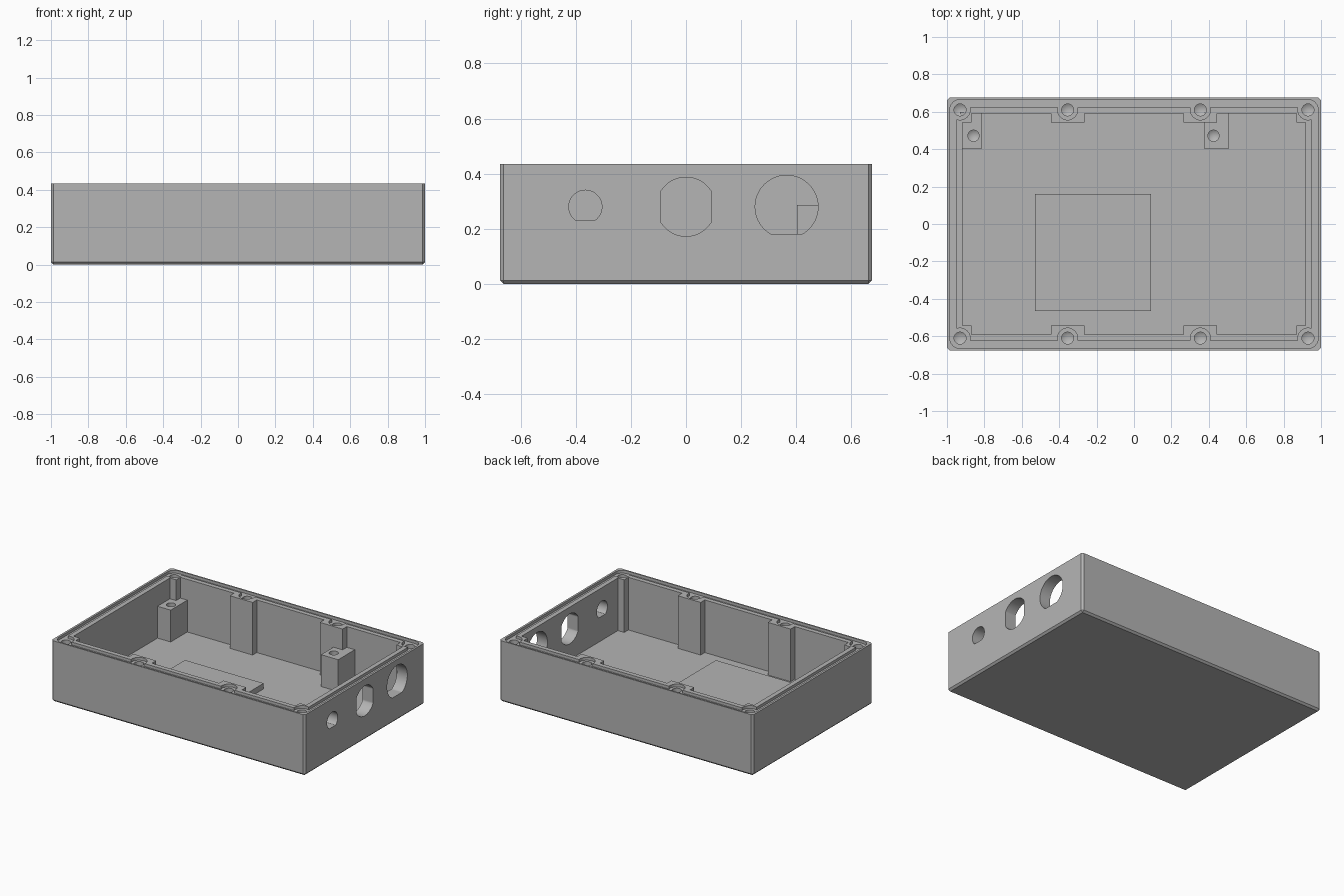
import bpy, bmesh, math

if "Cube" in bpy.data.objects:
    bpy.data.objects.remove(bpy.data.objects["Cube"])

gray = bpy.data.materials.new("enclosure gray")
gray.diffuse_color = (0.46, 0.46, 0.46, 1)
gray.use_nodes = True
gray.node_tree.nodes["Principled BSDF"].inputs["Base Color"].default_value = gray.diffuse_color


def finish(name, bm):
    bmesh.ops.recalc_face_normals(bm, faces=bm.faces)
    me = bpy.data.meshes.new(name)
    bm.to_mesh(me)
    bm.free()
    me.materials.append(gray)
    ob = bpy.data.objects.new(name, me)
    bpy.context.collection.objects.link(ob)
    return ob


def prism(name, pts, offset):
    """Extrude a closed 3D outline by an offset vector."""
    bm = bmesh.new()
    face = bm.faces.new([bm.verts.new(p) for p in pts])
    new = bmesh.ops.extrude_face_region(bm, geom=[face])["geom"]
    bmesh.ops.translate(bm, vec=offset, verts=[v for v in new if isinstance(v, bmesh.types.BMVert)])
    return finish(name, bm)


def box(name, x0, x1, y0, y1, z0, z1):
    return prism(name, [(x0, y0, z0), (x1, y0, z0), (x1, y1, z0), (x0, y1, z0)], (0, 0, z1 - z0))


def bevel(ob, width, segments, pick):
    bm = bmesh.new()
    bm.from_mesh(ob.data)
    bmesh.ops.bevel(bm, geom=[e for e in bm.edges if pick(e)], offset=width,
                    segments=segments, profile=0.5, affect='EDGES')
    bm.to_mesh(ob.data)
    bm.free()


def boolean(ob, tool, op='DIFFERENCE'):
    m = ob.modifiers.new("cut", 'BOOLEAN')
    m.operation, m.solver, m.object = op, 'EXACT', tool
    me = bpy.data.meshes.new_from_object(ob.evaluated_get(bpy.context.evaluated_depsgraph_get()))
    ob.modifiers.clear()
    ob.data = me
    bpy.data.objects.remove(tool)


def disc(x, y, r, z0, z1):
    ring = [(x + r * math.cos(i * math.pi / 16), y + r * math.sin(i * math.pi / 16), z0) for i in range(32)]
    return prism("disc_cutter", ring, (0, 0, z1 - z0))


def drill(x, y, r, top, depth):
    """Blind hole cutter with a conical tip, made by revolving a profile."""
    bm = bmesh.new()
    zs = top - depth
    tip = bm.verts.new((x, y, zs - 0.02))
    rings = [[bm.verts.new((x + r * math.cos(i * math.pi / 12), y + r * math.sin(i * math.pi / 12), z))
              for i in range(24)] for z in (zs, top + 0.1)]
    for i in range(24):
        j = (i + 1) % 24
        bm.faces.new((rings[0][i], rings[0][j], rings[1][j], rings[1][i]))
        bm.faces.new((rings[0][j], rings[0][i], tip))
    bm.faces.new(rings[1])
    return finish("drill_cutter", bm)


def vertical(e):
    return abs(e.verts[0].co.z - e.verts[1].co.z) > 0.01


H, FLOOR = 0.435, 0.06
screws = [(x, y) for x in (-0.93, -0.355, 0.355, 0.93) for y in (-0.61, 0.61)]

# Outer shell with chamfered uprights and bottom rim
shell = box("enclosure_shell", -1, 1, -0.675, 0.675, 0, H)
bevel(shell, 0.013, 1, lambda e: vertical(e) or all(v.co.z < 0.001 for v in e.verts))

# Inner cavity, leaving square screw columns at corners and along long walls
cavity = box("cavity_cutter", -0.917, 0.917, -0.59, 0.59, FLOOR, H + 0.1)
for sx in (-1, 1):
    for sy in (-1, 1):
        for a, b in ((0.265, 0.445), (0.868, 0.96)):
            x0, x1 = sorted((sx * a, sx * b))
            y0, y1 = sorted((sy * 0.543, sy * 0.7))
            boolean(cavity, box("column_cutter", x0, x1, y0, y1, 0, H + 0.3))
boolean(shell, cavity)

# Sealing groove with round pockets at the screws
groove = box("groove_cutter", -0.985, 0.985, -0.665, 0.665, H - 0.02, H + 0.1)
bevel(groove, 0.055, 8, vertical)
boolean(groove, box("lip_cutter", -0.95, 0.95, -0.623, 0.623, 0, 1))
for x, y in screws:
    boolean(groove, disc(x, y, 0.0535, H - 0.02, H + 0.1), 'UNION')
boolean(shell, groove)

# Screw holes
for x, y in screws:
    boolean(shell, drill(x, y, 0.032, H, 0.15))

# Connector openings in the right wall: centre, radius, side flat, bottom flat
for cy, r, side, low in ((-0.365, 0.06, 1, 0.048), (0, 0.107, 0.093, 1), (0.365, 0.114, 1, 0.099)):
    pts = []
    for i in range(96):
        a = i * math.pi / 48
        y = max(-side, min(side, r * math.cos(a)))
        pts.append((0.88, cy + y, 0.28 + max(-low, r * math.sin(a))))
    boolean(shell, prism("connector_cutter", pts, (0.3, 0, 0)))

# Mounting posts on the back wall
posts = []
for name, x0, x1, hx in (("left_post", -0.93, -0.813, -0.858), ("right_post", 0.373, 0.508, 0.425)):
    post = box(name, x0, x1, 0.403, 0.6, FLOOR - 0.01, 0.287)
    boolean(post, drill(hx, 0.472, 0.03, 0.287, 0.1))
    posts.append(post)

# Raised pad on the floor
box("floor_pad", -0.53, 0.09, -0.465, 0.16, FLOOR - 0.01, 0.1)

# Smooth the round walls, keep edges sharp
bpy.ops.object.select_all(action='DESELECT')
for ob in [shell] + posts:
    ob.select_set(True)
bpy.context.view_layer.objects.active = shell
bpy.ops.object.shade_smooth_by_angle(angle=math.radians(30))
